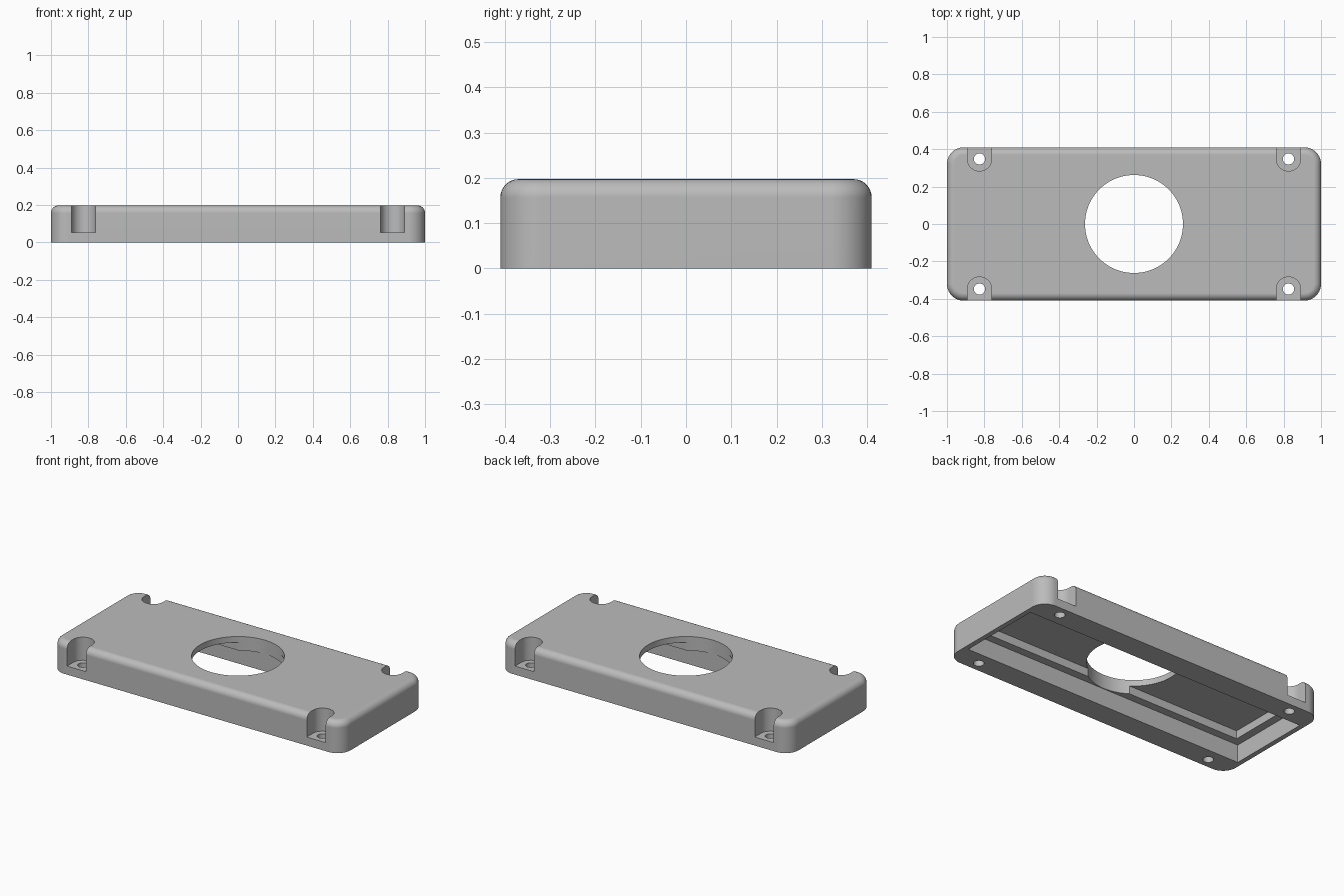
import bpy
import bmesh
import math
from mathutils import Matrix

default = bpy.data.objects.get("Cube")
if default:
    bpy.data.objects.remove(default, do_unlink=True)

LENGTH, WIDTH, HEIGHT = 2.0, 0.82, 0.197
SLOT_X, SLOT_Y, SLOT_R, SLOT_FLOOR = 0.826, 0.348, 0.065, 0.053


def finish(name, bm):
    mesh = bpy.data.meshes.new(name)
    bmesh.ops.recalc_face_normals(bm, faces=bm.faces)
    bm.to_mesh(mesh)
    bm.free()
    obj = bpy.data.objects.new(name, mesh)
    bpy.context.collection.objects.link(obj)
    return obj


def box_mesh(sx, sy, z0, z1):
    bm = bmesh.new()
    bmesh.ops.create_cube(bm, size=1, matrix=Matrix.Translation((0, 0, (z0 + z1) / 2))
                          @ Matrix.Diagonal((sx, sy, z1 - z0, 1)))
    return bm


def cylinder(name, x, y, r, z0, z1, sides):
    bm = bmesh.new()
    bmesh.ops.create_cone(bm, cap_ends=True, segments=sides, radius1=r, radius2=r,
                          depth=z1 - z0, matrix=Matrix.Translation((x, y, (z0 + z1) / 2)))
    return finish(name, bm)


def slot(name, sx, sy):
    # U-shaped outline, open past the long side, extruded upward
    bm = bmesh.new()
    pts = [(SLOT_X + SLOT_R * math.cos(a), SLOT_Y - SLOT_R * math.sin(a))
           for a in (math.pi * i / 24 for i in range(25))]
    pts += [(SLOT_X - SLOT_R, 0.6), (SLOT_X + SLOT_R, 0.6)]
    face = bm.faces.new([bm.verts.new((sx * x, sy * y, SLOT_FLOOR)) for x, y in pts])
    top = bmesh.ops.extrude_face_region(bm, geom=[face])["geom"]
    bmesh.ops.translate(bm, vec=(0, 0, 0.4),
                        verts=[v for v in top if isinstance(v, bmesh.types.BMVert)])
    return finish(name, bm)


# Outer shell: rounded corners, then a rounded top rim
bm = box_mesh(LENGTH, WIDTH, 0, HEIGHT)
upright = [e for e in bm.edges if abs(e.verts[0].co.z - e.verts[1].co.z) > 0.1]
bmesh.ops.bevel(bm, geom=upright, offset=0.09, segments=10, profile=0.5, affect='EDGES')
rim = [e for e in bm.edges if all(v.co.z > HEIGHT - 0.001 for v in e.verts)]
bmesh.ops.bevel(bm, geom=rim, offset=0.04, segments=8, profile=0.5, affect='EDGES')
cover = finish("cover_plate", bm)

# Cutters: stepped cavity, centre opening, corner slots and screw holes
cutters = [
    finish("cavity_lower", box_mesh(1.94, 0.532, -0.1, 0.11)),
    finish("cavity_upper", box_mesh(1.84, 0.432, 0.05, 0.16)),
    cylinder("centre_opening", 0, 0, 0.262, -0.1, 0.4, 96),
]
for sx in (-1, 1):
    for sy in (-1, 1):
        cutters.append(slot("slot", sx, sy))
        cutters.append(cylinder("screw_hole", sx * SLOT_X, sy * SLOT_Y, 0.03, -0.1, 0.1, 32))

bpy.ops.object.select_all(action='DESELECT')
bpy.context.view_layer.objects.active = cover
cover.select_set(True)
for cutter in cutters:
    cutter.hide_render = True
    mod = cover.modifiers.new("cut", 'BOOLEAN')
    mod.operation = 'DIFFERENCE'
    mod.solver = 'EXACT'
    mod.object = cutter
    bpy.ops.object.modifier_apply(modifier=mod.name)
    bpy.data.objects.remove(cutter, do_unlink=True)

# Single grey material
grey = bpy.data.materials.new("grey")
grey.use_nodes = True
colour = (0.5, 0.5, 0.5, 1)
grey.diffuse_color = colour
grey.node_tree.nodes["Principled BSDF"].inputs["Base Color"].default_value = colour
cover.data.materials.clear()
cover.data.materials.append(grey)

# Smooth rounded areas while keeping flats and cut edges crisp
bpy.ops.object.shade_smooth_by_angle(angle=math.radians(30))
weighted = cover.modifiers.new("weighted_normals", 'WEIGHTED_NORMAL')
weighted.keep_sharp = True
